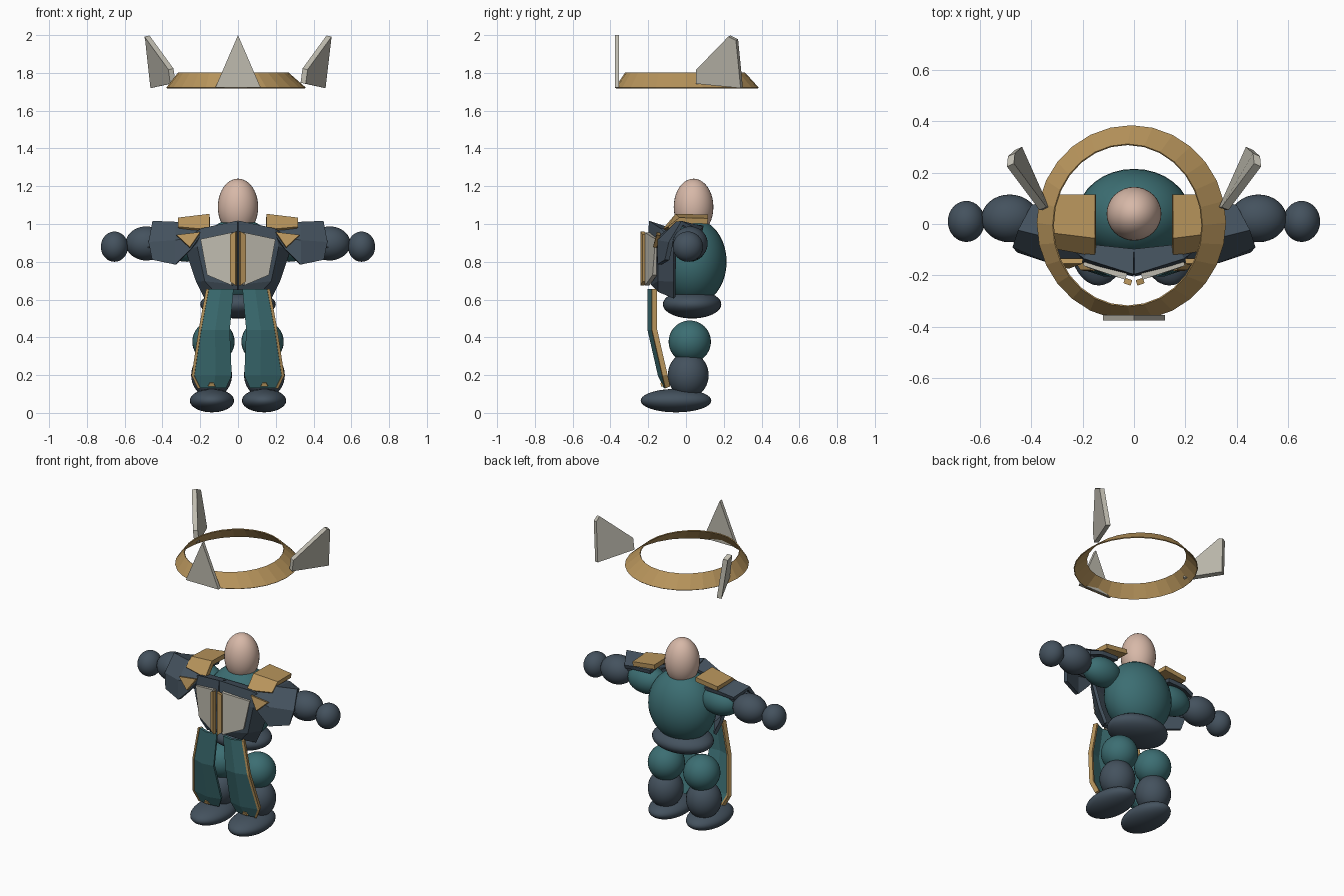
import bpy, bmesh, math
from mathutils import Matrix

if "Cube" in bpy.data.objects:
    bpy.data.objects.remove(bpy.data.objects["Cube"])


def mat(name, rgb):
    m = bpy.data.materials.new(name)
    m.diffuse_color = (*rgb, 1)
    m.use_nodes = True
    m.node_tree.nodes["Principled BSDF"].inputs["Base Color"].default_value = m.diffuse_color
    return m


TEAL = mat("teal", (0.045, 0.156, 0.17))
DARK = mat("dark_slate", (0.058, 0.084, 0.112))
GOLD = mat("gold", (0.48, 0.30, 0.107))
PALE = mat("pale", (0.52, 0.50, 0.43))
SKIN = mat("skin", (0.68, 0.48, 0.39))


def add(name, bm, material, mirror=False, thick=0, smooth=False):
    bmesh.ops.recalc_face_normals(bm, faces=bm.faces)
    me = bpy.data.meshes.new(name)
    bm.to_mesh(me)
    bm.free()
    me.materials.append(material)
    for p in me.polygons:
        p.use_smooth = smooth
    ob = bpy.data.objects.new(name, me)
    bpy.context.collection.objects.link(ob)
    if thick:
        s = ob.modifiers.new("thickness", 'SOLIDIFY')
        s.thickness, s.offset = thick, 0
    if mirror:
        m = ob.modifiers.new("mirror", 'MIRROR')
        m.merge_threshold = 0.0005
    return ob


def ball(name, c, r, material, mirror=False):
    bm = bmesh.new()
    bmesh.ops.create_uvsphere(bm, u_segments=32, v_segments=20, radius=1,
                              matrix=Matrix.Translation(c) @ Matrix.Diagonal((*r, 1)))
    return add(name, bm, material, mirror, smooth=True)


def sheet(name, rows, material, thick=0.02, mirror=True):
    """Faceted armour plate lofted through rows of points."""
    bm = bmesh.new()
    g = [[bm.verts.new(p) for p in row] for row in rows]
    for a, b in zip(g, g[1:]):
        for i in range(len(a) - 1):
            bm.faces.new((a[i], a[i + 1], b[i + 1], b[i]))
    return add(name, bm, material, mirror, thick)


def slab(name, pts, material, thick=0.02, mirror=True):
    bm = bmesh.new()
    bm.faces.new([bm.verts.new(p) for p in pts])
    return add(name, bm, material, mirror, thick)


# Body
ball("head", (0, 0.04, 1.09), (0.107, 0.105, 0.15), SKIN)
ball("torso", (0, 0.035, 0.80), (0.22, 0.18, 0.23), TEAL)
ball("pelvis", (0, 0.032, 0.575), (0.20, 0.155, 0.075), DARK)
ball("upper_arms", (0.27, 0.02, 0.89), (0.13, 0.09, 0.09), TEAL, True)
ball("forearms", (0.485, 0.022, 0.897), (0.11, 0.093, 0.09), DARK, True)
ball("hands", (0.654, 0.01, 0.88), (0.072, 0.08, 0.08), DARK, True)
ball("thighs", (0.13, 0.02, 0.377), (0.112, 0.112, 0.112), TEAL, True)
ball("shins", (0.14, 0.012, 0.20), (0.108, 0.108, 0.12), DARK, True)
ball("feet", (0.138, -0.053, 0.065), (0.117, 0.187, 0.062), DARK, True)

# Breastplate
sheet("breastplate", [
    [(0, -.10, .975), (.17, -.08, .965), (.25, -.05, .95)],
    [(0, -.19, 1.01), (.19, -.13, .97), (.27, -.07, .92)],
    [(0, -.195, .86), (.21, -.14, .88), (.27, -.06, .86)],
    [(0, -.175, .68), (.17, -.14, .70), (.215, -.06, .70)],
    [(0, -.15, .655), (.12, -.14, .645), (.17, -.06, .61)]], DARK, 0.02)
slab("chest_plates", [(.03, -.205, .955), (.195, -.15, .92), (.16, -.165, .73),
                      (.03, -.205, .675)], PALE, 0.025)
slab("chest_strips", [(.01, -.23, .96), (.038, -.22, .945), (.038, -.22, .695),
                      (.01, -.23, .675)], GOLD, 0.022)

# Shoulder armour
sheet("shoulder_plates", [
    [(.20, .09, .98), (.32, .09, .975), (.40, .07, .955)],
    [(.20, -.05, 1.0), (.33, -.05, 1.0), (.45, -.02, 1.005)],
    [(.20, -.13, .93), (.33, -.14, .91), (.47, -.08, .90)],
    [(.25, -.145, .865), (.33, -.14, .785), (.45, -.10, .81)]], DARK, 0.025)
sheet("shoulder_under_plates", [
    [(.28, .07, .95), (.43, .05, .925)],
    [(.28, -.05, .97), (.44, -.03, .96)],
    [(.28, -.11, .90), (.48, -.06, .87)]], DARK, 0.02)
sheet("shoulder_caps", [
    [(.15, .115, 1.035), (.31, .115, 1.015)],
    [(.15, -.05, 1.04), (.315, -.03, 1.02)],
    [(.15, -.115, .96), (.315, -.085, .975)]], GOLD, 0.03)
slab("shoulder_cap_points", [(.20, -.145, .955), (.325, -.145, .94),
                             (.255, -.165, .875)], GOLD, 0.02)

# Hanging skirt panels with gold outer trim
panel = [[(.025, -.18, .655), (.09, -.195, .655), (.155, -.17, .655)],
         [(.045, -.185, .44), (.12, -.195, .44), (.195, -.17, .44)],
         [(.035, -.12, .20), (.12, -.14, .20), (.232, -.115, .20)],
         [(.065, -.10, .135), (.13, -.11, .135), (.20, -.10, .135)]]
sheet("skirt_panels", panel, TEAL, 0.018)
sheet("skirt_trim", [[(x - .004, y, z), (x + .01, y + .004, z)]
                     for x, y, z in (row[2] for row in panel)], GOLD, 0.028)
slab("skirt_tips", [(.12, -.125, .14), (.16, -.125, .14), (.15, -.13, .16),
                    (.13, -.13, .16)], GOLD, 0.012)

# Halo: conical band, slightly off centre at its upper rim
N = 28
halo = []
for cx, cy, rx, ry, z in ((-.01, .005, .367, .378, 1.72), (-.025, -.005, .29, .315, 1.80)):
    halo.append([(cx + rx * math.cos(t), cy + ry * math.sin(t), z)
                 for t in (2 * math.pi * i / N for i in range(N + 1))])
ob = sheet("halo_band", halo, GOLD, 0.006, mirror=False)
bm = bmesh.new()
bm.from_mesh(ob.data)
bmesh.ops.remove_doubles(bm, verts=bm.verts, dist=1e-4)
bm.to_mesh(ob.data)
bm.free()

# Halo spikes
slab("front_spike", [(-.12, -.365, 1.722), (.12, -.365, 1.722), (0, -.365, 2.0)],
     PALE, 0.022, mirror=False)
slab("side_spikes", [(.345, .06, 1.745), (.355, .06, 1.82), (.482, .23, 1.995),
                     (.478, .27, 1.975), (.45, .295, 1.722)], PALE, 0.03)
